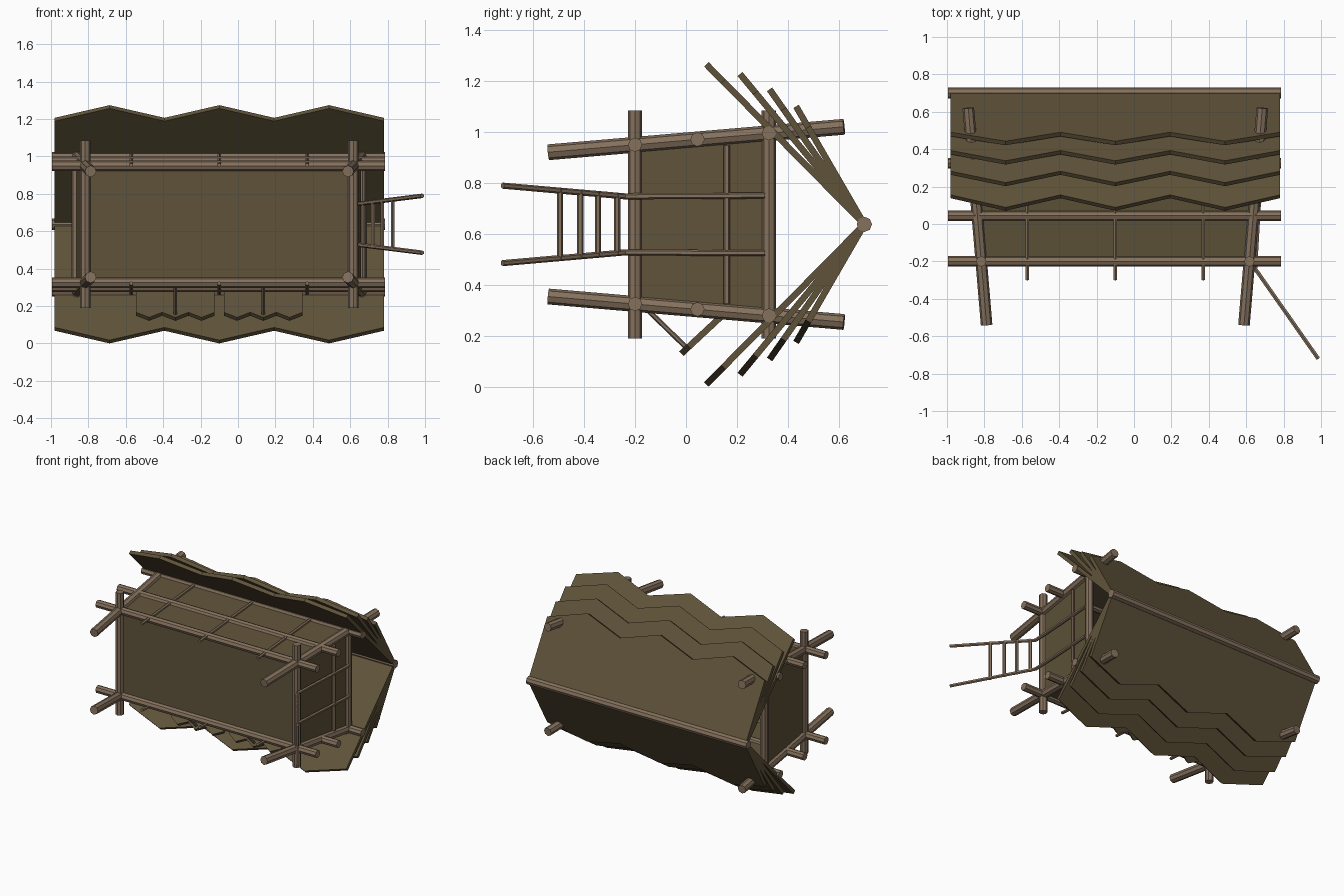
import bpy, bmesh, math
from mathutils import Vector

if "Cube" in bpy.data.objects:
    bpy.data.objects.remove(bpy.data.objects["Cube"])

XC, ZC = -0.10, 0.637          # symmetry centre of the hut (it lies with its ridge towards +y)


def material(name, rgb):
    m = bpy.data.materials.new(name)
    m.diffuse_color = (*rgb, 1)
    m.use_nodes = True
    m.node_tree.nodes["Principled BSDF"].inputs["Base Color"].default_value = m.diffuse_color
    return m


WOOD = material("pole brown", (0.235, 0.165, 0.108))
THATCH = material("thatch olive", (0.115, 0.086, 0.042))


def finish(name, bm, mat):
    bmesh.ops.recalc_face_normals(bm, faces=bm.faces)
    me = bpy.data.meshes.new(name)
    bm.to_mesh(me)
    bm.free()
    me.materials.append(mat)
    ob = bpy.data.objects.new(name, me)
    bpy.context.collection.objects.link(ob)
    return ob


def pole(name, a, b, r, sides=8):
    """Straight faceted pole between two points."""
    a, b = Vector(a), Vector(b)
    d = b - a
    bm = bmesh.new()
    bmesh.ops.create_cone(bm, cap_ends=True, segments=sides, radius1=r, radius2=r, depth=d.length)
    ob = finish(name, bm, WOOD)
    ob.rotation_mode = 'QUATERNION'
    ob.rotation_quaternion = d.to_track_quat('Z', 'Y')
    ob.location = (a + b) / 2
    return ob


def panel(name, x0, x1, root, tip, notch, teeth=3, thick=0.025):
    """Sloping board from root (y, z) to tip (y, z) with a zigzag free edge."""
    root, tip = Vector((0, *root)), Vector((0, *tip))
    length = (tip - root).length
    d = (tip - root).normalized()
    n = Vector((1, 0, 0)).cross(d) * thick
    pts = [Vector((x0, 0, 0)) + root]
    for i in range(2 * teeth + 1):
        s = length if i % 2 else length - notch
        pts.append(Vector((x0 + (x1 - x0) * i / (2 * teeth), 0, 0)) + root + d * s)
    pts.append(Vector((x1, 0, 0)) + root)
    bm = bmesh.new()
    f = bm.faces.new([bm.verts.new(p - n / 2) for p in pts])
    new = bmesh.ops.extrude_face_region(bm, geom=[f])['geom']
    bmesh.ops.translate(bm, vec=n, verts=[v for v in new if isinstance(v, bmesh.types.BMVert)])
    return finish(name, bm, THATCH)


def half_x(y):                 # half length of the leaning frame at height y
    return 0.688 + 0.098 * (y + 0.54) / 1.16


def half_z(y):                 # half width of the leaning frame at height y
    return 0.283 + 0.100 * (y + 0.54) / 1.16


# Walls and floor: flaring box, open under the roof
bm = bmesh.new()
rings = []
for y in (-0.20, 0.325):
    hx, hz = half_x(y) + 0.005, half_z(y) + 0.005
    rings.append([bm.verts.new((XC + sx * hx, y, ZC + sz * hz))
                  for sx, sz in ((-1, -1), (1, -1), (1, 1), (-1, 1))])
bm.faces.new(rings[0])
for i in range(4):
    j = (i + 1) % 4
    bm.faces.new((rings[0][i], rings[0][j], rings[1][j], rings[1][i]))
walls = finish("walls_and_floor", bm, THATCH)
sol = walls.modifiers.new("thickness", 'SOLIDIFY')
sol.thickness = 0.02

# Four leaning corner legs
for sx in (-1, 1):
    for sz in (-1, 1):
        ends = [(XC + sx * half_x(y), y, ZC + sz * half_z(y)) for y in (-0.54, 0.62)]
        pole("corner_leg", *ends, 0.031)

# Cross beams at floor and eaves
for y in (-0.20, 0.325):
    for sx in (-1, 1):
        x = XC + sx * half_x(y)
        pole("cross_beam", (x, y, ZC - 0.447), (x, y, ZC + 0.447), 0.028)

# Long beams on both sides, and thin slats across them
for sz in (-1, 1):
    for y in (-0.20, 0.045, 0.325):
        z = ZC + sz * half_z(y)
        pole("long_beam", (-0.995, y, z), (0.785, y, z), 0.028)
    for x in (-0.57, -0.10, 0.37):
        ends = [(x, y, ZC + sz * (half_z(y) + 0.012)) for y in (-0.30, 0.32)]
        pole("wall_slat", *ends, 0.011, 6)

# Ridge pole and layered zigzag roof
RIDGE = 0.70
pole("ridge_pole", (-0.995, RIDGE, ZC), (0.785, RIDGE, ZC), 0.030)
for sz in (-1, 1):
    for y, dz in ((0.080, 0.628), (0.212, 0.590), (0.328, 0.530), (0.432, 0.463)):
        panel("roof_layer", -0.98, 0.78, (RIDGE, ZC), (y, ZC + sz * dz), 0.095)

# Propped window shutters on the lower side
for x in (-0.335, 0.135):
    panel("window_shutter", x - 0.21, x + 0.21, (0.17, 0.305), (-0.018, 0.130), 0.04)
    pole("shutter_prop", (x, -0.17, 0.32), (x, 0.0, 0.155), 0.010, 6)

# Door posts on the right end, running on into the ladder
for sz in (-1, 1):
    top = (XC + half_x(0.31) + 0.02, 0.31, ZC + sz * 0.113)
    knee = (XC + half_x(-0.24) + 0.035, -0.24, ZC + sz * 0.110)
    foot = (0.985, -0.72, ZC + sz * 0.152)
    pole("door_post", top, knee, 0.012, 6)
    pole("ladder_rail", knee, foot, 0.012, 6)
xl = XC + half_x(0.16) + 0.018
pole("door_lintel", (xl, 0.16, ZC - 0.31), (xl, 0.16, ZC + 0.31), 0.012, 6)

# Ladder rungs
for y in (-0.27, -0.345, -0.415, -0.495):
    t = (-0.24 - y) / 0.48
    x = knee[0] + (foot[0] - knee[0]) * t
    h = 0.110 + 0.042 * t + 0.008
    pole("ladder_rung", (x, y, ZC - h), (x, y, ZC + h), 0.012, 6)
